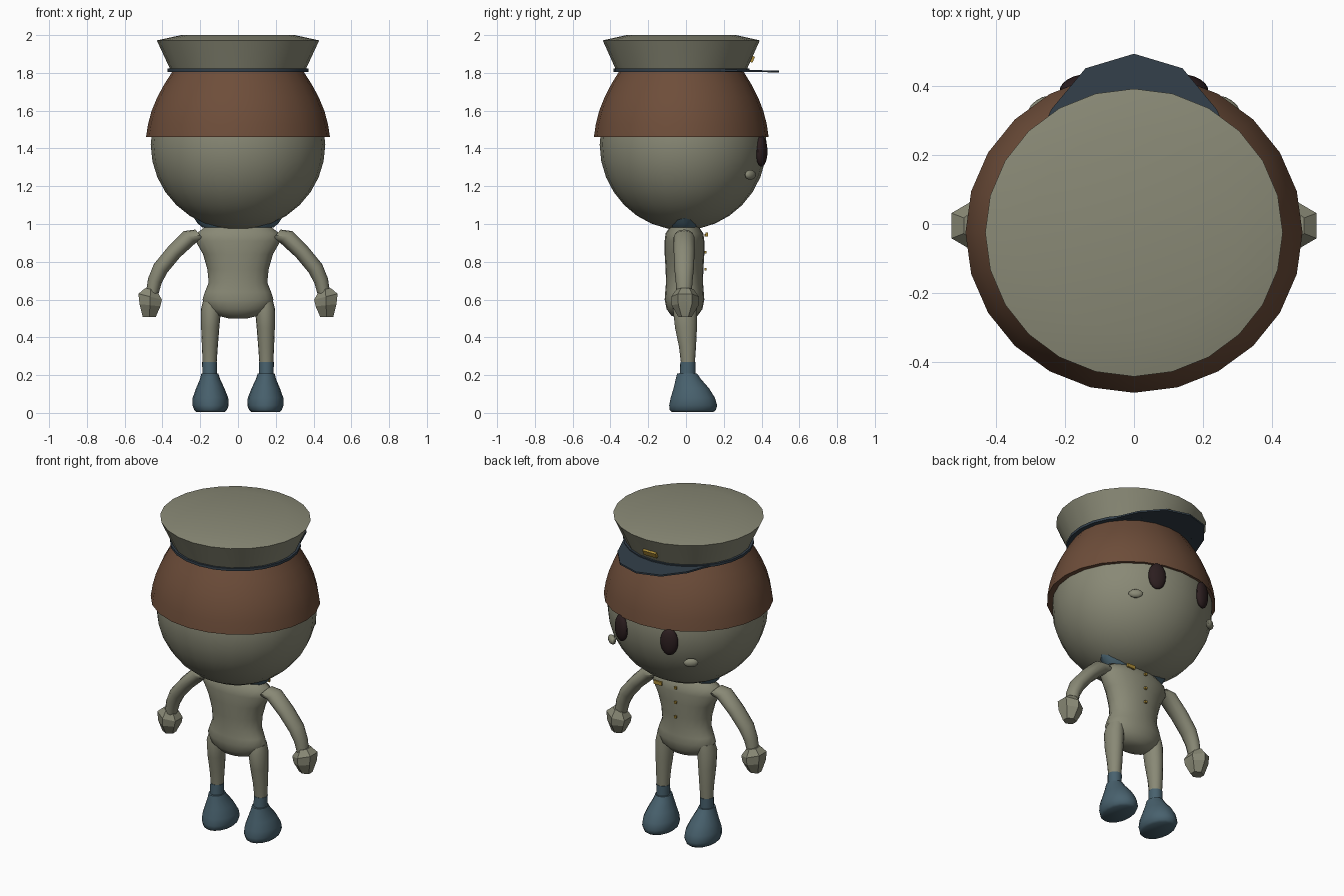
import bpy, bmesh, math
from mathutils import Vector, Matrix


def material(name, rgb):
    m = bpy.data.materials.new(name)
    m.diffuse_color = (*rgb, 1)
    return m


KHAKI = material("khaki", (0.25, 0.25, 0.18))
BROWN = material("brown", (0.155, 0.075, 0.042))
BLUE = material("slate blue", (0.065, 0.12, 0.155))
NAVY = material("dark navy", (0.033, 0.05, 0.068))
DARK = material("dark maroon", (0.025, 0.013, 0.014))
GOLD = material("gold", (0.42, 0.27, 0.04))


def finish(name, bm, mat, angle=40):
    bmesh.ops.recalc_face_normals(bm, faces=bm.faces)
    me = bpy.data.meshes.new(name)
    bm.to_mesh(me)
    bm.free()
    me.materials.append(mat)
    ob = bpy.data.objects.new(name, me)
    bpy.context.collection.objects.link(ob)
    bpy.ops.object.select_all(action='DESELECT')
    ob.select_set(True)
    bpy.context.view_layer.objects.active = ob
    if angle:
        bpy.ops.object.shade_smooth_by_angle(angle=math.radians(angle))
    return ob


def loft(name, rings, mat, n=24, side=1, angle=40, caps=True):
    """Rings are (x, y, z, rx, ry, tilt about y in degrees)."""
    bm = bmesh.new()
    loops = []
    for x, y, z, rx, ry, *tilt in rings:
        rot = Matrix.Rotation(math.radians(tilt[0] if tilt else 0), 3, 'Y')
        loop = []
        for i in range(n):
            a = 2 * math.pi * i / n + math.pi / 2
            p = Vector((x, y, z)) + rot @ Vector((rx * math.cos(a), ry * math.sin(a), 0))
            loop.append(bm.verts.new((p.x * side, p.y, p.z)))
        loops.append(loop)
    for a, b in zip(loops, loops[1:]):
        for i in range(n):
            j = (i + 1) % n
            bm.faces.new((a[i], a[j], b[j], b[i]))
    if caps:
        bm.faces.new(loops[0])
        bm.faces.new(loops[-1])
    return finish(name, bm, mat, angle)


def ball(name, pos, size, mat, turn=0, u=24, v=16):
    bm = bmesh.new()
    mtx = Matrix.Translation(pos) @ Matrix.Rotation(turn, 4, 'Z') @ Matrix.Diagonal((*size, 1))
    bmesh.ops.create_uvsphere(bm, u_segments=u, v_segments=v, radius=1, matrix=mtx)
    return finish(name, bm, mat)


def box(name, pos, size, mat, tilt=0):
    bm = bmesh.new()
    mtx = Matrix.Translation(pos) @ Matrix.Rotation(tilt, 4, 'X') @ Matrix.Diagonal((*size, 1))
    bmesh.ops.create_cube(bm, size=1, matrix=mtx)
    return finish(name, bm, mat, 0)


# Head and bowl of hair
ball("head", (0, -0.015, 1.42), (0.462, 0.442, 0.452), KHAKI)
loft("hair", [(0, -0.025, z, r, r * 0.95) for z, r in
              ((1.46, 0.455), (1.46, 0.487), (1.53, 0.476), (1.60, 0.457),
               (1.67, 0.428), (1.74, 0.39), (1.81, 0.345))], BROWN)

# Cap: flared crown, thin band and pointed visor
loft("cap_crown", [(0, -0.025, z, r, r * 0.967) for z, r in
                   ((1.81, 0.355), (1.83, 0.364), (1.972, 0.43), (2.0, 0.30))], KHAKI, angle=25)
loft("cap_band", [(0, -0.025, z, 0.374, 0.36) for z in (1.806, 1.822)], NAVY)
bm = bmesh.new()
outline = [(-0.31, 0.16), (-0.24, 0.33), (-0.14, 0.45), (0, 0.492),
           (0.14, 0.45), (0.24, 0.33), (0.31, 0.16)]
top = [bm.verts.new((x, y, 1.822 - 0.02 * y)) for x, y in outline]
low = [bm.verts.new((x, y, 1.812 - 0.02 * y)) for x, y in outline]
bm.faces.new(top)
bm.faces.new(low)
for i in range(len(outline)):
    j = (i + 1) % len(outline)
    bm.faces.new((top[i], top[j], low[j], low[i]))
finish("cap_visor", bm, NAVY, 0)
box("cap_badge", (0, 0.352, 1.872), (0.09, 0.014, 0.034), GOLD, -0.4)

# Torso, collar, chest badge and buttons
loft("torso", [(0, -0.008, z, rx, ry) for z, rx, ry in
               ((0.5, 0.05, 0.035), (0.515, 0.11, 0.07), (0.55, 0.165, 0.095),
                (0.60, 0.188, 0.105), (0.64, 0.175, 0.102), (0.69, 0.155, 0.098),
                (0.76, 0.162, 0.1), (0.84, 0.185, 0.105), (0.91, 0.225, 0.105),
                (0.95, 0.22, 0.1), (0.98, 0.18, 0.08), (1.01, 0.14, 0.06))], KHAKI, 20)
loft("collar", [(0, -0.01, 0.982, 0.19, 0.075), (0, -0.01, 1.005, 0.215, 0.09),
                (0, -0.01, 1.035, 0.235, 0.095)], BLUE, 16, caps=False)
box("chest_badge", (0.115, 0.11, 0.945), (0.055, 0.012, 0.022), GOLD)
for z in (0.94, 0.85, 0.76):
    box("button", (0, 0.103, z), (0.014, 0.012, 0.014), GOLD)

for s, side in ((-1, "left"), (1, "right")):
    # Face details
    ball(side + "_eye", (s * 0.165, 0.4, 1.385), (0.052, 0.028, 0.082), DARK, -s * 0.35, 16, 12)
    ball(side + "_cheek", (s * 0.272, 0.34, 1.26), (0.042, 0.02, 0.026), KHAKI, -s * 0.65, 12, 8)

    # Arm and faceted fist
    loft(side + "_arm", [(0.2, -0.01, 0.94, 0.04, 0.05, -50), (0.255, -0.01, 0.932, 0.045, 0.055, -42),
                         (0.34, -0.01, 0.85, 0.042, 0.055, -40), (0.41, -0.01, 0.765, 0.042, 0.052, -32),
                         (0.44, -0.01, 0.70, 0.038, 0.045, -18), (0.455, -0.01, 0.63, 0.033, 0.04, -10)],
         KHAKI, 12, s)
    loft(side + "_hand", [(0.462, -0.005, 0.655, 0.035, 0.045, -10), (0.465, -0.005, 0.615, 0.074, 0.073, -14),
                          (0.466, -0.005, 0.57, 0.064, 0.072, -6), (0.47, -0.005, 0.508, 0.04, 0.035, 0)],
         KHAKI, 6, s, angle=20)

    # Leg, sock and rounded shoe
    loft(side + "_leg", [(0.138, 0, 0.60, 0.045, 0.055), (0.143, -0.005, 0.55, 0.053, 0.064),
                         (0.147, 0, 0.45, 0.048, 0.058), (0.149, 0.008, 0.35, 0.042, 0.045),
                         (0.15, 0.01, 0.265, 0.037, 0.037)], KHAKI, 16, s)
    loft(side + "_sock", [(0.15, 0.01, 0.27, 0.04, 0.04), (0.15, 0.008, 0.195, 0.038, 0.042)],
         BLUE, 16, s)
    loft(side + "_shoe", [(0.145, 0.035, 0.005, 0.075, 0.11), (0.145, 0.036, 0.015, 0.086, 0.122),
                          (0.145, 0.038, 0.04, 0.096, 0.127), (0.146, 0.036, 0.08, 0.094, 0.117),
                          (0.147, 0.028, 0.13, 0.075, 0.094), (0.148, 0.012, 0.18, 0.053, 0.066),
                          (0.149, 0.006, 0.208, 0.045, 0.053)], BLUE, 16, s, angle=50)
